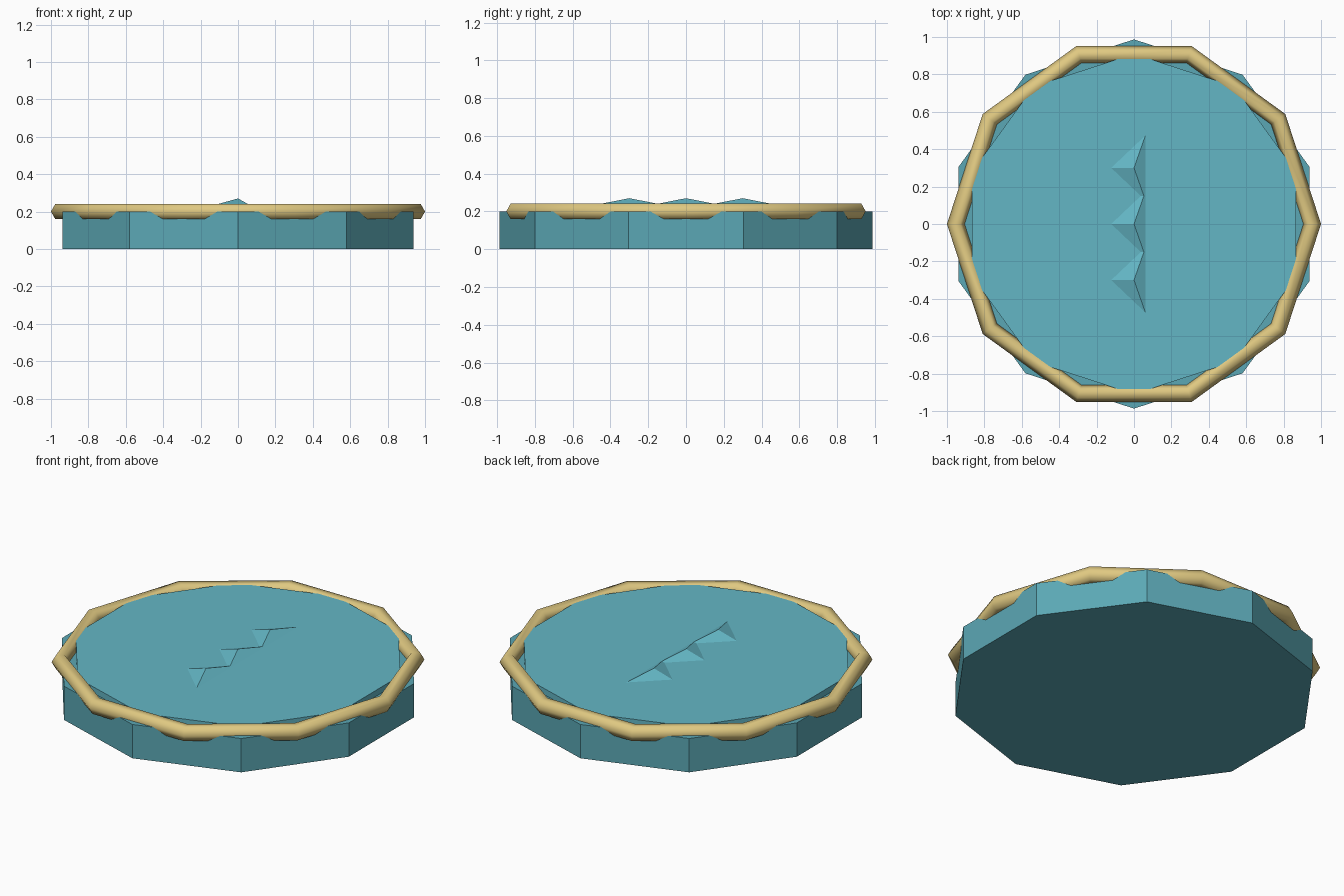
import bpy, math

if "Cube" in bpy.data.objects:
    bpy.data.objects.remove(bpy.data.objects["Cube"])


def material(name, rgb):
    m = bpy.data.materials.new(name)
    m.diffuse_color = (*rgb, 1)
    m.use_nodes = True
    m.node_tree.nodes["Principled BSDF"].inputs["Base Color"].default_value = m.diffuse_color
    return m


BASE = material("teal", (0.105, 0.39, 0.46))
LIGHT = material("light_teal", (0.127, 0.47, 0.56))
GOLD = material("gold", (0.74, 0.58, 0.22))


def finish(name, mat):
    ob = bpy.context.object
    ob.name = name
    ob.data.materials.append(mat)
    return ob


def disc(name, radius, z0, z1, mat):
    bpy.ops.mesh.primitive_cylinder_add(vertices=10, radius=radius, depth=z1 - z0,
                                        location=(0, 0, (z0 + z1) / 2))
    return finish(name, mat)


# Ten-sided base and raised inner plate
TOP = 0.236
disc("base", 0.987, 0, 0.2, BASE)
disc("inner_plate", 0.91, 0.2, TOP, LIGHT)

# Six-sided rim ring, smooth shaded
bpy.ops.mesh.primitive_torus_add(major_segments=10, minor_segments=6,
                                 major_radius=0.953, minor_radius=0.047,
                                 location=(0, 0, 0.2))
finish("rim_ring", GOLD)
bpy.ops.object.shade_smooth()

# Row of three low three-sided peaks, point towards -x
for i, y in enumerate((-0.3, 0, 0.3)):
    bpy.ops.mesh.primitive_cone_add(vertices=3, radius1=0.2, radius2=0, depth=0.27 - TOP,
                                    location=(0, y, (0.27 + TOP) / 2),
                                    rotation=(0, 0, math.pi / 2))
    peak = finish(f"peak_{i + 1}", LIGHT)
    peak.scale = (1, 0.61, 1)  # local y lies along world x
